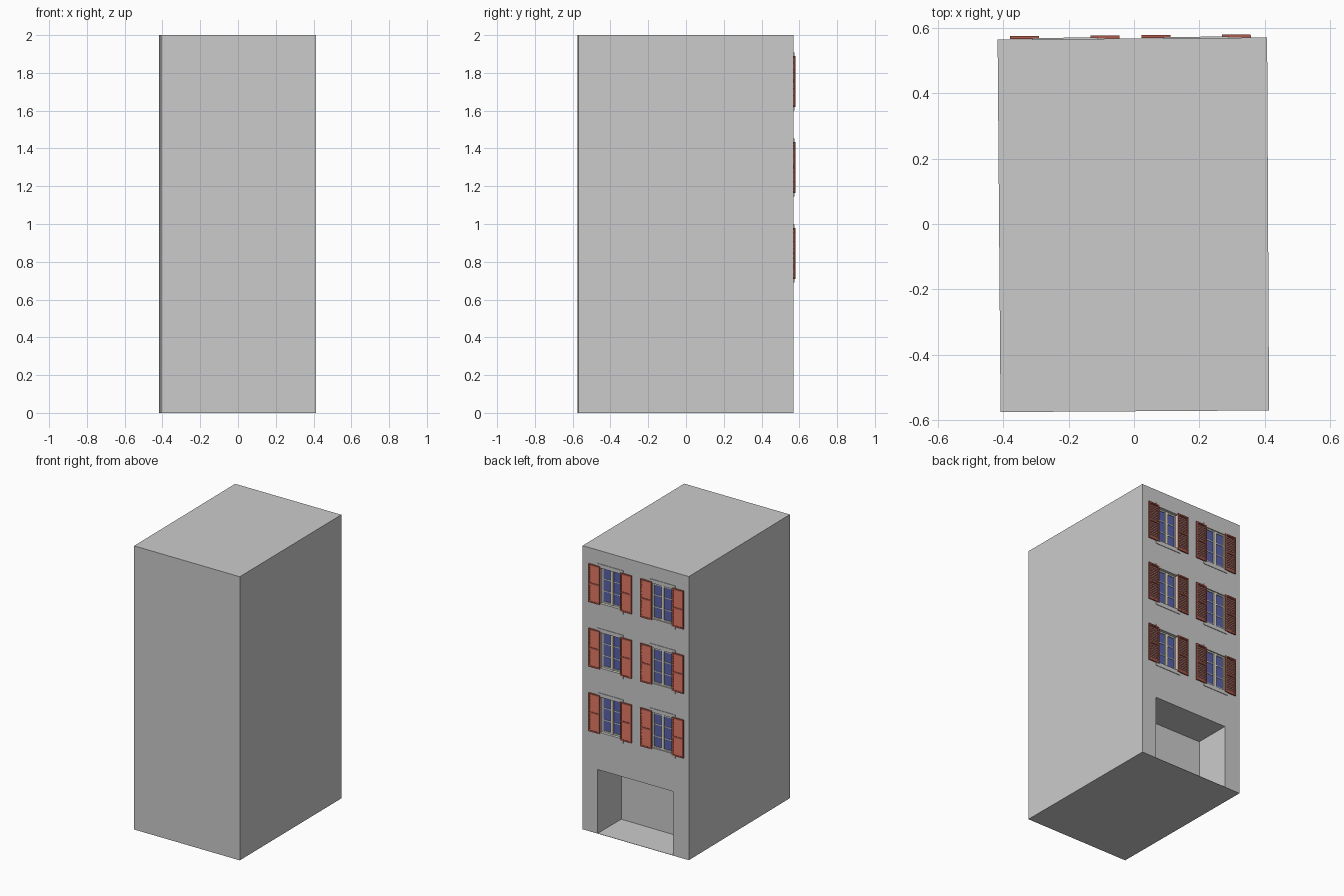
import bpy, bmesh, math
from mathutils import Matrix, Vector

if "Cube" in bpy.data.objects:
    bpy.data.objects.remove(bpy.data.objects["Cube"])

TILT = 0.0073                      # slight skew of the street wall


def wall(x):
    return 0.567 + TILT * x


def material(name, rgb):
    m = bpy.data.materials.new(name)
    m.diffuse_color = (*rgb, 1)
    m.use_nodes = True
    m.node_tree.nodes["Principled BSDF"].inputs["Base Color"].default_value = m.diffuse_color
    return m


RED = material("shutter_red", (0.42, 0.10, 0.07))
BLUE = material("glass_blue", (0.10, 0.12, 0.40))
CREAM = material("frame_cream", (0.72, 0.70, 0.58))


def add_box(bm, x0, x1, y0, y1, z0, z1, tilt=0):
    size = Matrix.Diagonal((x1 - x0, y1 - y0, z1 - z0, 1))
    centre = Vector(((x0 + x1) / 2, (y0 + y1) / 2, (z0 + z1) / 2))
    bmesh.ops.create_cube(bm, size=1, matrix=Matrix.Translation(centre) @ Matrix.Rotation(tilt, 4, 'X') @ size)


def to_mesh(bm, name, mat=None):
    me = bpy.data.meshes.new(name)
    bm.to_mesh(me)
    bm.free()
    if mat:
        me.materials.append(mat)
    return me


def boxes(name, items, mat=None):
    bm = bmesh.new()
    for b in items:
        add_box(bm, *b)
    return to_mesh(bm, name, mat)


def place(name, me, loc=(0, 0, 0), rot=0.0):
    ob = bpy.data.objects.new(name, me)
    ob.location = loc
    ob.rotation_euler.z = rot
    bpy.context.collection.objects.link(ob)
    return ob


# Building block: slightly skewed footprint, extruded up
bm = bmesh.new()
base = [(-0.408, -0.575), (0.413, -0.57), (0.407, 0.57), (-0.417, 0.564)]
face = bm.faces.new([bm.verts.new((x, y, 0)) for x, y in base])
top = bmesh.ops.extrude_face_region(bm, geom=[face])
bmesh.ops.translate(bm, vec=(0, 0, 2), verts=[v for v in top["geom"] if isinstance(v, bmesh.types.BMVert)])
bmesh.ops.recalc_face_normals(bm, faces=bm.faces)
body = place("building_block", to_mesh(bm, "building_block"))

# Window positions: (x, recess depth), heights of the opening's middle
COLUMNS = [(0.19, 0.025), (-0.212, 0.013)]
ROWS = [0.845, 1.30, 1.755]
HW, HH = 0.079, 0.125              # half width and height of opening

# Cutter for the doorway recess and the window openings
cuts = [(-0.293, 0.29, 0.307, 0.7, 0.002, 0.452)]
for x, d in COLUMNS:
    for z in ROWS:
        cuts.append((x - HW, x + HW, wall(x) - d, 0.7, z - HH, z + HH))
cutter = place("opening_cutter", boxes("opening_cutter", cuts))
cutter.hide_render = True
mod = body.modifiers.new("openings", 'BOOLEAN')
mod.object = cutter
mod.operation = 'DIFFERENCE'
mod.solver = 'EXACT'
bpy.context.view_layer.objects.active = body
bpy.ops.object.modifier_apply(modifier=mod.name)
bpy.data.objects.remove(cutter)

# Glass pane, and casement bars in front of it
glass = boxes("glass", [(-HW, HW, -0.002, 0.003, -HH, HH)], BLUE)
bars = [(-0.010, 0.010, 0, 0.011, -HH, HH)]
for s in (-1, 1):
    bars.append((s * 0.074 - 0.005, s * 0.074 + 0.005, 0, 0.008, -HH, HH))
    bars.append((-HW, HW, 0, 0.008, s * 0.120 - 0.005, s * 0.120 + 0.005))
    bars.append((-HW, HW, 0, 0.006, s * 0.042 - 0.003, s * 0.042 + 0.003))
casement = boxes("casement", bars, CREAM)

# Stone lintel and sill
stone = boxes("lintel_and_sill", [(-0.1, 0.1, -0.002, 0.004, HH, 0.152),
                                  (-0.1, 0.1, -0.002, 0.004, -0.155, -HH)])

# Louvred shutter: frame with tilted slats
SW, SH = 0.044, 0.135
bm = bmesh.new()
for s in (-1, 1):
    add_box(bm, s * 0.039 - 0.005, s * 0.039 + 0.005, 0.001, 0.010, -SH, SH)
    add_box(bm, -0.034, 0.034, 0.001, 0.010, s * 0.130 - 0.005, s * 0.130 + 0.005)
add_box(bm, -0.034, 0.034, 0.001, 0.010, -0.005, 0.005)
N = 20
for i in range(N):
    z = -0.125 + 0.25 * (i + 0.5) / N
    add_box(bm, -0.034, 0.034, 0.004, 0.006, z - 0.0065, z + 0.0065, math.radians(28))
shutter = to_mesh(bm, "shutter", RED)

for x, d in COLUMNS:
    for z in ROWS:
        place("window_glass", glass, (x, wall(x) - d, z), TILT)
        place("window_casement", casement, (x, wall(x) - d, z), TILT)
        place("lintel_and_sill", stone, (x, wall(x), z), TILT)
        for s in (-1, 1):
            sx = x + s * (HW + SW)
            place("shutter", shutter, (sx, wall(sx), z), TILT)
